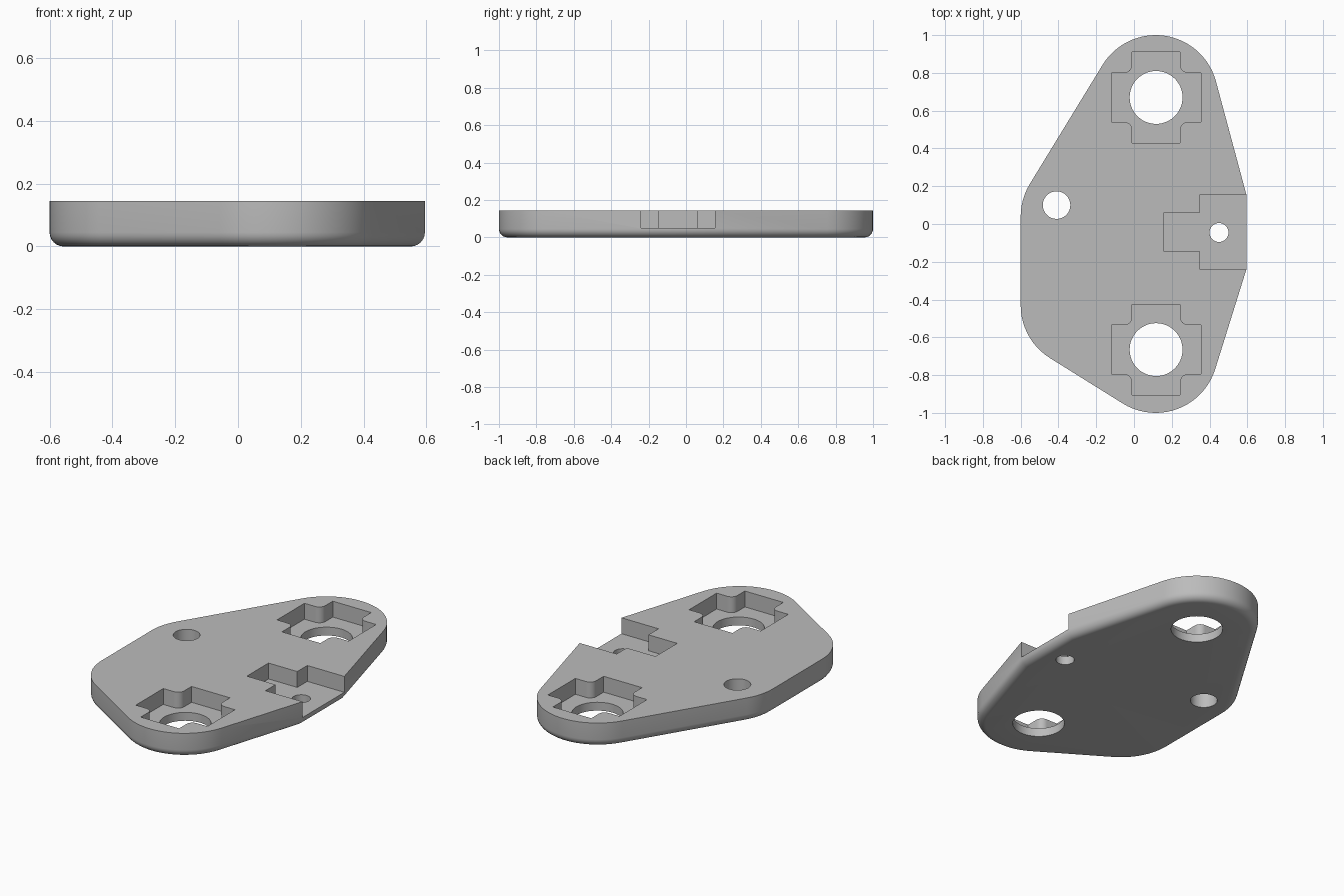
import bpy, bmesh
from math import sin, cos, radians, atan2, hypot, acos, pi

cube = bpy.data.objects.get("Cube")
if cube:
    bpy.data.objects.remove(cube, do_unlink=True)

THICK, FLOOR, ROUND = 0.145, 0.05, 0.045

grey = bpy.data.materials.new("plain_grey")
grey.use_nodes = True
grey.diffuse_color = (0.5, 0.5, 0.5, 1)
grey.node_tree.nodes["Principled BSDF"].inputs["Base Color"].default_value = grey.diffuse_color


def arc(cx, cy, r, a0, a1, steps):
    angles = [radians(a0 + (a1 - a0) * i / steps) for i in range(steps + 1)]
    return [(cx + r * cos(a), cy + r * sin(a)) for a in angles]


def prism(name, points, z0, z1):
    """Extrude a counter-clockwise outline from z0 to z1."""
    bm = bmesh.new()
    base = bm.faces.new([bm.verts.new((x, y, z0)) for x, y in points])
    top = bmesh.ops.extrude_face_region(bm, geom=[base])["geom"]
    bmesh.ops.translate(bm, vec=(0, 0, z1 - z0),
                        verts=[g for g in top if isinstance(g, bmesh.types.BMVert)])
    bmesh.ops.recalc_face_normals(bm, faces=bm.faces)
    mesh = bpy.data.meshes.new(name)
    bm.to_mesh(mesh)
    bm.free()
    mesh.materials.append(grey)
    obj = bpy.data.objects.new(name, mesh)
    bpy.context.collection.objects.link(obj)
    return obj


def normal_angle(p, q, r=0):
    """Outward angle of the tangent from p to q; r is the start radius less the end radius."""
    dx, dy = q[0] - p[0], q[1] - p[1]
    return (atan2(dy, dx) - acos(r / hypot(dx, dy))) * 180 / pi


# Outline: rounded corners joined by tangents, with a blunt side on the right
corners = [(0.595, -0.24, 0), (0.595, 0.155, 0), (0.115, 0.67, 0.33),
           (-0.27, 0.04, 0.33), (-0.27, -0.43, 0.33), (0.115, -0.67, 0.33)]
outline = []
for i, (x, y, r) in enumerate(corners):
    before, after = corners[i - 1], corners[(i + 1) % len(corners)]
    if r == 0:
        outline.append((x, y))
        continue
    a0 = normal_angle(before, (x, y), before[2] - r)
    a1 = normal_angle((x, y), after, r - after[2])
    outline += arc(x, y, r, a0, a0 + (a1 - a0) % 360, max(6, int((a1 - a0) % 360 / 5)))

plate = prism("mounting_plate", outline, 0, THICK)

# Rounded lower rim
bm = bmesh.new()
bm.from_mesh(plate.data)
rim = [e for e in bm.edges if all(v.co.z < 0.001 for v in e.verts)]
bmesh.ops.bevel(bm, geom=rim, offset=ROUND, offset_type='OFFSET', segments=6,
                profile=0.5, affect='EDGES', clamp_overlap=False)
bm.to_mesh(plate.data)
bm.free()


def cross_outline(cx, cy):
    """Cross with rounded inner corners."""
    arm_x, arm_y, half_x, half_y, r = 0.237, 0.24, 0.127, 0.13, 0.04
    quarter = [(arm_x, half_y)] + arc(half_x + r, half_y + r, r, 270, 180, 6) + [(half_x, arm_y)]
    flipped = [(-x, y) for x, y in reversed(quarter)]
    half = quarter + flipped
    return [(cx + x, cy + y) for x, y in half + [(-x, -y) for x, y in half]]


cutters = []
# Cross pockets with large through holes
for name, y in (("back", 0.67), ("front", -0.665)):
    cutters.append(prism(name + "_cross_cutter", cross_outline(0.117, y), FLOOR, 0.3))
    cutters.append(prism(name + "_hole_cutter", arc(0.117, y, 0.14, 0, 354, 59), -0.1, 0.3))

# Stepped notch open to the side
notch = [(0.16, -0.145), (0.35, -0.145), (0.35, -0.24), (0.7, -0.24),
         (0.7, 0.155), (0.35, 0.155), (0.35, 0.06), (0.16, 0.06)]
cutters.append(prism("notch_cutter", notch, FLOOR, 0.3))

# Small through holes
for name, x, y, r in (("right", -0.41, 0.1, 0.073), ("left", 0.45, -0.045, 0.05)):
    cutters.append(prism(name + "_small_hole_cutter", arc(x, y, r, 0, 350, 35), -0.1, 0.3))

# Cut everything out of the plate, then discard the cutters
for cutter in cutters:
    cutter.hide_render = True
    cut = plate.modifiers.new(cutter.name, 'BOOLEAN')
    cut.operation, cut.solver, cut.object = 'DIFFERENCE', 'EXACT', cutter
graph = bpy.context.evaluated_depsgraph_get()
plate.data = bpy.data.meshes.new_from_object(plate.evaluated_get(graph))
plate.modifiers.clear()
for cutter in cutters:
    bpy.data.objects.remove(cutter, do_unlink=True)

# Smooth curves, sharp edges
bpy.ops.object.select_all(action='DESELECT')
plate.select_set(True)
bpy.context.view_layer.objects.active = plate
bpy.ops.object.shade_smooth_by_angle(angle=radians(25))
